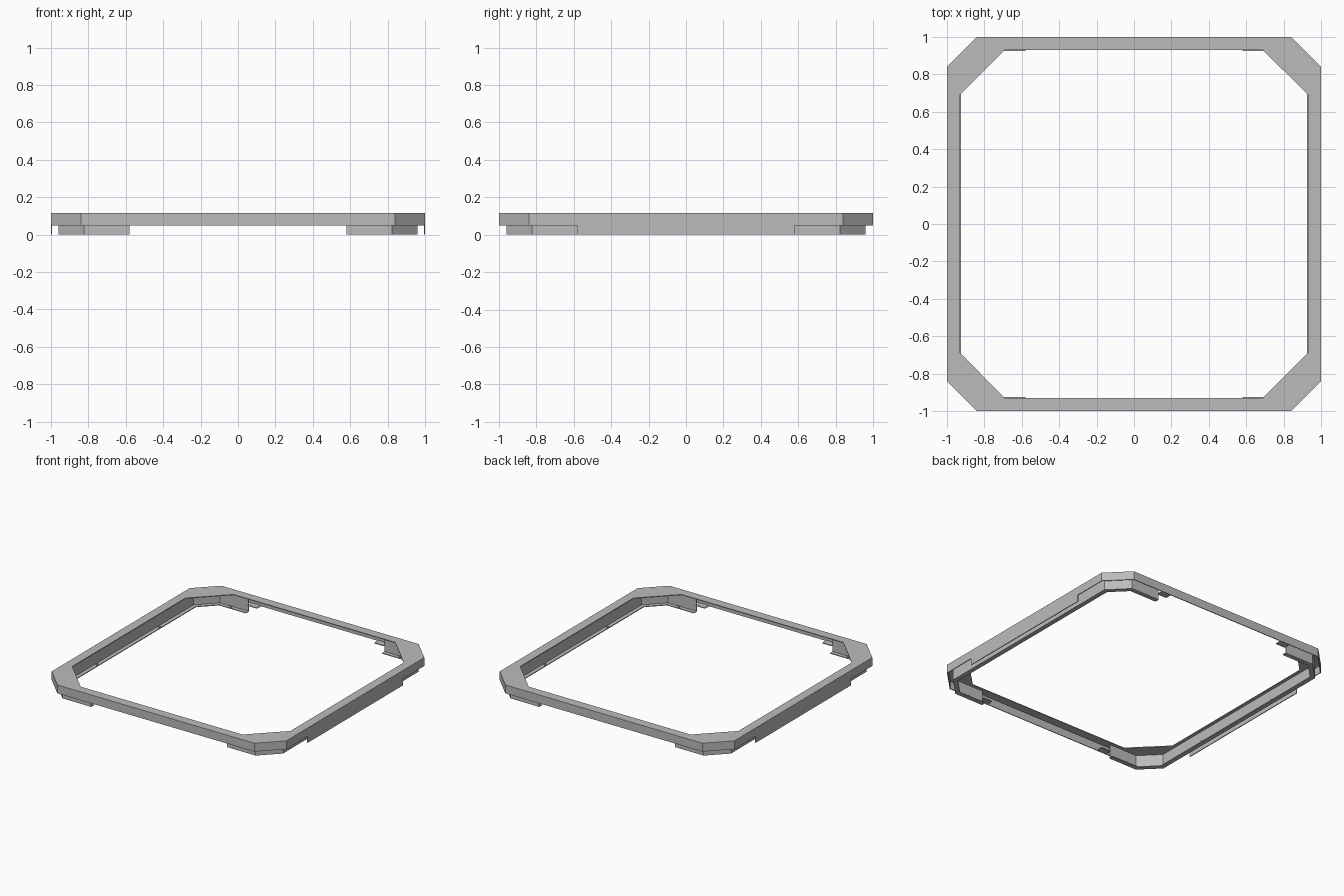
import bpy, bmesh, math
from mathutils import Matrix

cube = bpy.data.objects.get("Cube")
if cube:
    bpy.data.objects.remove(cube, do_unlink=True)

metal = bpy.data.materials.new("sheet_grey")
metal.use_nodes = True
GREY = (0.5, 0.5, 0.5, 1)
metal.diffuse_color = GREY
metal.node_tree.nodes["Principled BSDF"].inputs["Base Color"].default_value = GREY

TOP = 0.115      # overall height
SKIRT = 0.05     # bottom edge of the shallow walls
T = 0.006        # sheet thickness
END = 0.58       # where the brackets and deep side walls stop
DIAG = 1.84      # x + y along the outer corner cut


def finish(name, bm):
    bmesh.ops.recalc_face_normals(bm, faces=bm.faces)
    mesh = bpy.data.meshes.new(name)
    bm.to_mesh(mesh)
    bm.free()
    mesh.materials.append(metal)
    obj = bpy.data.objects.new(name, mesh)
    bpy.context.collection.objects.link(obj)
    return obj


def octagon(half, diag):
    c = diag - half
    quarter = [(half, c), (c, half)]
    pts = quarter + [(-x, y) for x, y in reversed(quarter)]
    return pts + [(-x, -y) for x, y in pts]


def half_path(inset):
    """Open path round the +x side, ending partway along front and back."""
    a = 1 - inset
    c = DIAG - inset * math.sqrt(2) - a
    pts = [(END, -a), (c, -a), (a, -c)]
    return pts + [(x, -y) for x, y in reversed(pts)]


def band(name, outer, inner, z0, z1, closed=True):
    """Solid strip between two matching outlines."""
    bm = bmesh.new()
    rows = [[bm.verts.new((x, y, z)) for x, y in line]
            for line, z in ((outer, z0), (outer, z1), (inner, z1), (inner, z0))]
    n = len(outer)
    for i in range(n if closed else n - 1):
        j = (i + 1) % n
        for a, b in zip(rows, rows[1:] + rows[:1]):
            bm.faces.new((a[i], a[j], b[j], b[i]))
    if not closed:
        for i in (0, n - 1):
            bm.faces.new([r[i] for r in rows])
    return finish(name, bm)


def box(name, lo, hi):
    bm = bmesh.new()
    bmesh.ops.create_cube(bm, size=1)
    for v in bm.verts:
        v.co = [l + (h - l) * (c + 0.5) for l, h, c in zip(lo, hi, v.co)]
    return finish(name, bm)


def mirror(obj, x=True, y=False):
    m = obj.modifiers.new("mirror", 'MIRROR')
    m.use_axis = (x, y, False)


# Flat top ring and the shallow outer wall below it
outer = octagon(1, DIAG)
band("top_plate", outer, octagon(0.93, 1.62), TOP - T, TOP)
band("outer_wall", outer, octagon(1 - T, DIAG - T * math.sqrt(2)), SKIRT, TOP - T)

# Deep part of the left and right walls
mirror(box("side_skirt", (1 - T, -END, 0), (1, END, SKIRT)))

# Inner rails wrapping the corners, with a flange turned inward at the foot
mirror(band("inner_rail", half_path(0.04), half_path(0.04 + T), 0, TOP - T, False))
mirror(band("rail_flange", half_path(0.04 + T), half_path(0.075), 0, T, False))

# Small tabs at the rail ends, tucked under the plate
mirror(box("end_tab", (0.50, 0.945, SKIRT), (END, 1 - T, SKIRT + T)), y=True)


# Small fasteners on the flange edges
def fastener(name, x, y):
    bm = bmesh.new()
    bmesh.ops.create_cone(bm, cap_ends=True, segments=12, radius1=0.01, radius2=0.01,
                          depth=0.01, matrix=Matrix.Translation((x, y, 0.009)))
    mirror(finish(name, bm), y=True)


fastener("side_fastener", 0.934, 0.38)
fastener("end_fastener", 0.72, 0.94)
